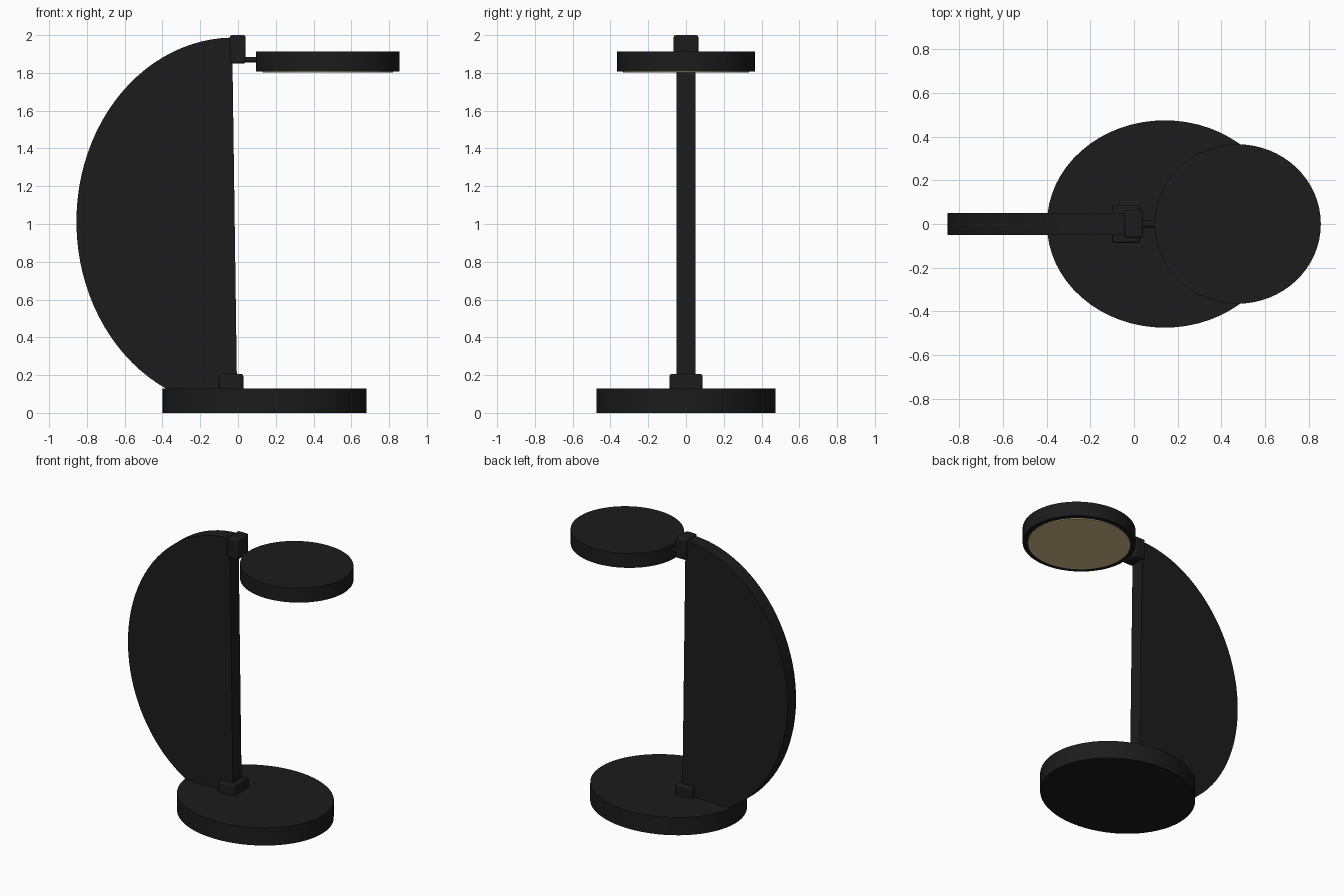
import bpy, bmesh, math
from mathutils import Vector

cube = bpy.data.objects.get("Cube")
if cube:
    bpy.data.objects.remove(cube, do_unlink=True)


def material(name, rgb):
    m = bpy.data.materials.new(name)
    m.use_nodes = True
    m.diffuse_color = (*rgb, 1)
    m.node_tree.nodes["Principled BSDF"].inputs["Base Color"].default_value = (*rgb, 1)
    return m


BLACK = material("matte black", (0.0115, 0.0115, 0.0115))
CREAM = material("warm diffuser", (0.68, 0.52, 0.27))


def finish(obj, name, mat):
    obj.name = name
    obj.data.materials.append(mat)
    bpy.ops.object.select_all(action='DESELECT')
    obj.select_set(True)
    bpy.context.view_layer.objects.active = obj
    bpy.ops.object.shade_smooth_by_angle(angle=math.radians(30))
    return obj


def disc(name, mat, x, rx, ry, z0, z1):
    bpy.ops.mesh.primitive_cylinder_add(vertices=64, radius=1, depth=1,
                                        location=(x, 0, (z0 + z1) / 2))
    obj = bpy.context.object
    obj.scale = (rx, ry, z1 - z0)
    bpy.ops.object.transform_apply(location=False, rotation=False, scale=True)
    return finish(obj, name, mat)


def block(name, mat, x0, x1, half_y, z0, z1):
    bpy.ops.mesh.primitive_cube_add(size=1, location=((x0 + x1) / 2, 0, (z0 + z1) / 2))
    obj = bpy.context.object
    obj.scale = (x1 - x0, 2 * half_y, z1 - z0)
    bpy.ops.object.transform_apply(location=False, rotation=False, scale=True)
    bevel = obj.modifiers.new("soft edges", 'BEVEL')
    bevel.width = 0.01
    bevel.segments = 2
    return finish(obj, name, mat)


# Round base and lamp head with its diffuser
disc("base", BLACK, 0.141, 0.54, 0.475, 0.0, 0.13)
disc("lamp_head", BLACK, 0.475, 0.381, 0.365, 1.807, 1.913)
disc("light_diffuser", CREAM, 0.475, 0.346, 0.333, 1.801, 1.83)

# Half-ellipse upright fin, leaning slightly
top, bottom = Vector((-0.031, 0, 1.987)), Vector((-0.004, 0, 0.03))
centre, up = (top + bottom) / 2, (top - bottom) / 2
out = Vector((-up.z, 0, up.x)).normalized() * 0.838
bm = bmesh.new()
STEPS = 48
ring = []
for i in range(STEPS + 1):
    a = math.pi * i / STEPS
    ring.append(bm.verts.new(centre + up * math.cos(a) + out * math.sin(a) + Vector((0, -0.05, 0))))
face = bm.faces.new(ring)
extruded = bmesh.ops.extrude_face_region(bm, geom=[face])
bmesh.ops.translate(bm, vec=(0, 0.1, 0),
                    verts=[g for g in extruded["geom"] if isinstance(g, bmesh.types.BMVert)])
bmesh.ops.recalc_face_normals(bm, faces=bm.faces)
mesh = bpy.data.meshes.new("upright_fin")
bm.to_mesh(mesh)
bm.free()
fin = bpy.data.objects.new("upright_fin", mesh)
bpy.context.collection.objects.link(fin)
finish(fin, "upright_fin", BLACK)

# Clamps holding the fin
block("top_clamp", BLACK, -0.043, 0.041, 0.065, 1.85, 2.0)
block("bottom_clamp", BLACK, -0.101, 0.028, 0.087, 0.11, 0.206)

# Short rod joining the clamp to the lamp head
bpy.ops.mesh.primitive_cylinder_add(vertices=24, radius=0.015, depth=0.12,
                                    location=(0.07, 0, 1.87), rotation=(0, math.pi / 2, 0))
finish(bpy.context.object, "head_rod", BLACK)
